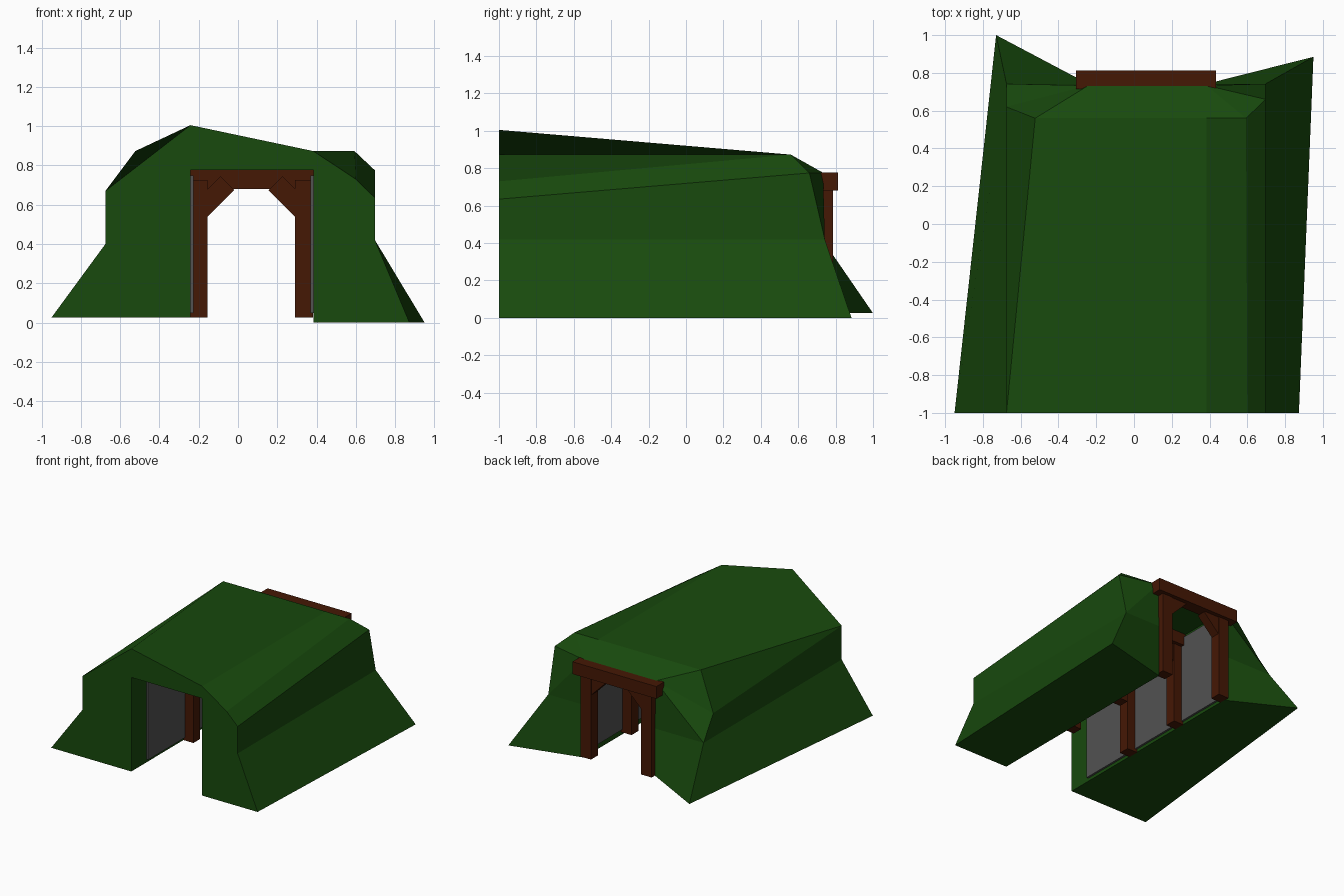
import bpy, bmesh
from math import radians
from mathutils import Matrix, Vector

if "Cube" in bpy.data.objects:
    bpy.data.objects.remove(bpy.data.objects["Cube"])


def material(name, color):
    m = bpy.data.materials.new(name)
    m.diffuse_color = (*color, 1)
    m.use_nodes = True
    m.node_tree.nodes["Principled BSDF"].inputs["Base Color"].default_value = m.diffuse_color
    return m


GRASS = material("grass", (0.009, 0.068, 0.004))
WOOD = material("wood", (0.06, 0.009, 0.0015))
STONE = material("stone", (0.085, 0.085, 0.085))


def finish(name, bm, mat):
    bmesh.ops.recalc_face_normals(bm, faces=bm.faces)
    me = bpy.data.meshes.new(name)
    bm.to_mesh(me)
    bm.free()
    me.materials.append(mat)
    ob = bpy.data.objects.new(name, me)
    bpy.context.collection.objects.link(ob)
    return ob


def box(name, lo, hi, mat, tilt=0):
    lo, hi = Vector(lo), Vector(hi)
    bm = bmesh.new()
    m = (Matrix.Translation((lo + hi) / 2) @ Matrix.Rotation(radians(tilt), 4, 'Y')
         @ Matrix.Diagonal((*(hi - lo), 1)))
    bmesh.ops.create_cube(bm, size=1, matrix=m)
    return finish(name, bm, mat)


# Hill: one closed cross-section (outside, then round the tunnel), front to back
XL, XR, TOP = -0.242, 0.384, 0.776
tunnel = [(XR, 0), (XR, 0.42), (XR, TOP), (XL, TOP), (XL, 0.40), (XL, 0.025)]
front = [(-0.95, 0.025), (-0.675, 0.40), (-0.675, 0.67), (XL, 1.005),
         (XR, 0.873), (0.60, 0.73), (0.697, 0.635), (0.697, 0.42), (0.873, 0)] + tunnel
back = [(-0.73, 1.0, 0.025), (-0.675, 0.742, 0.40), (-0.675, 0.62, 0.59),
        (-0.523, 0.56, 0.873), (XR, 0.56, 0.873),
        (0.593, 0.56, 0.873), (0.697, 0.66, 0.775), (0.697, 0.742, 0.42),
        (0.95, 0.885, 0)]
back += [(x, 0.733 if z == TOP else 0.742, z) for x, z in tunnel]
front_cap = [(0, 1, 13, 14), (1, 2, 12, 13), (2, 3, 12), (3, 4, 11, 12),
             (4, 5, 6, 11), (6, 7, 10, 11), (7, 8, 9, 10)]
back_cap = [(0, 1, 13, 14), (1, 2, 12), (1, 12, 13), (2, 3, 12), (3, 4, 11, 12),
            (4, 5, 11), (5, 6, 11), (6, 7, 11), (7, 10, 11), (7, 8, 9, 10)]

bm = bmesh.new()
f = [bm.verts.new((x, -1, z)) for x, z in front]
b = [bm.verts.new(p) for p in back]
n = len(f)
for i in range(n):
    j = (i + 1) % n
    if i == 2:    # left shoulder and the broad top
        bm.faces.new((f[2], b[3], b[2]))
        bm.faces.new((f[2], f[3], f[4], b[4], b[3]))
    elif i != 3:
        bm.faces.new((f[i], f[j], b[j], b[i]))
for ring, cap in ((f, front_cap), (b, back_cap)):
    for idx in cap:
        bm.faces.new([ring[i] for i in idx])
finish("hill", bm, GRASS)

# Stone wall panels lining the tunnel
for side, x in (("left", XL), ("right", XR - 0.016)):
    box(f"wall_panel_{side}", (x, -0.81, 0.05), (x + 0.016, 0.72, 0.75), STONE)

# Timber frames: posts, diagonal braces and a cross beam
MID = 0.068
for k, y in enumerate((-0.30, 0.23, 0.742)):
    for side, s in (("left", -1), ("right", 1)):
        xs = sorted((MID + s * 0.314, MID + s * 0.222))
        box(f"post_{side}_{k + 1}", (xs[0], y - 0.043, 0.025),
            (xs[1], y + 0.043, 0.725), WOOD)
        cx, cz = MID + s * 0.20, 0.632
        box(f"brace_{side}_{k + 1}", (cx - 0.11, y - 0.037, cz - 0.05),
            (cx + 0.11, y + 0.037, cz + 0.05), WOOD, tilt=45 * s)
    box(f"lintel_{k + 1}", (-0.307, y - 0.027, 0.68), (0.435, y + 0.07, 0.778), WOOD)
